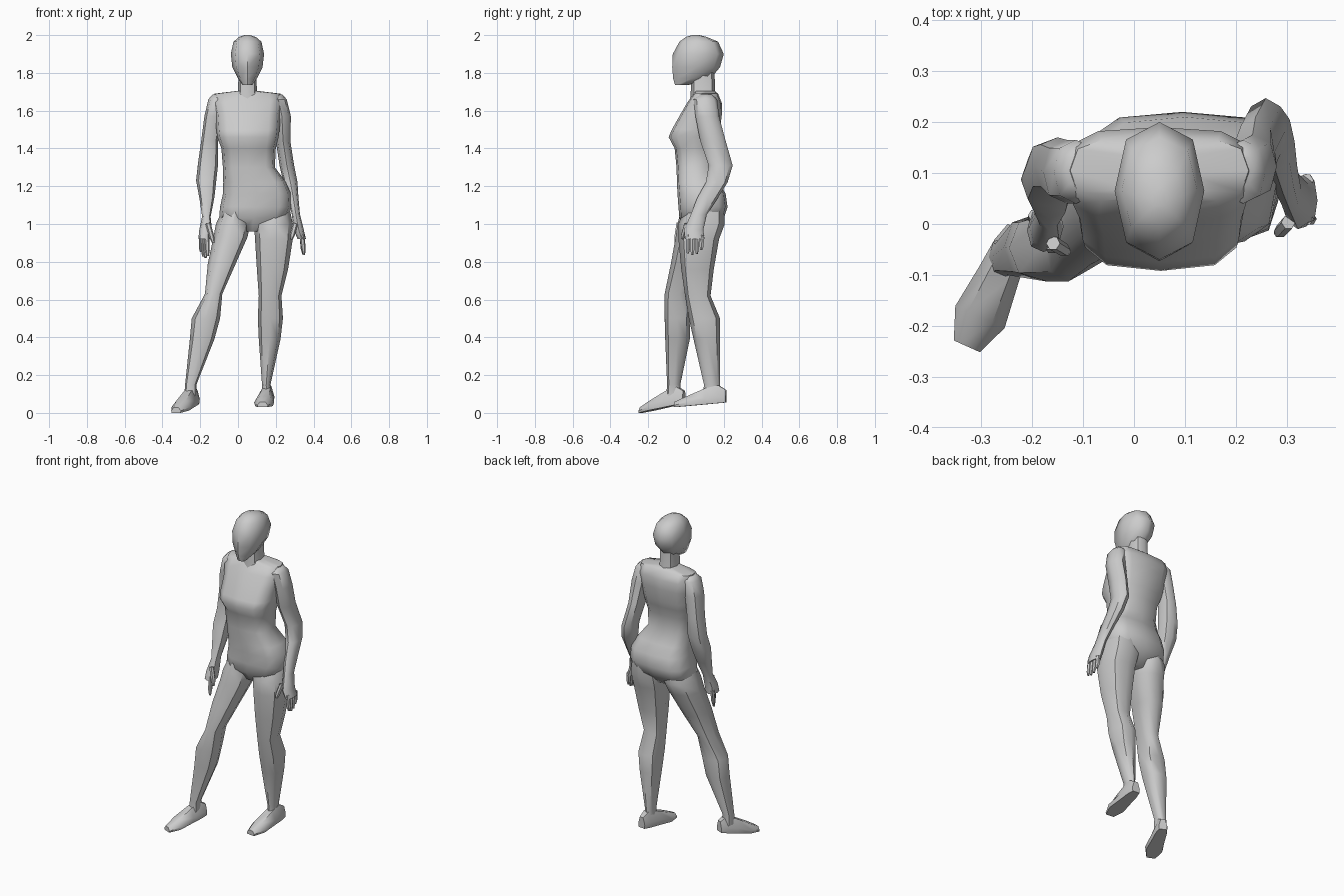
import bpy, bmesh, math
from mathutils import Vector


def loft(name, rings):
    """Skin a closed body through rings of points and cap both ends."""
    bm = bmesh.new()
    rows = [[bm.verts.new(p) for p in ring] for ring in rings]
    n = len(rows[0])
    for a, b in zip(rows, rows[1:]):
        for i in range(n):
            j = (i + 1) % n
            bm.faces.new((a[i], a[j], b[j], b[i]))
    bm.faces.new(rows[0])
    bm.faces.new(rows[-1])
    bmesh.ops.recalc_face_normals(bm, faces=bm.faces)
    mesh = bpy.data.meshes.new(name)
    bm.to_mesh(mesh)
    bm.free()
    ob = bpy.data.objects.new(name, mesh)
    bpy.context.collection.objects.link(ob)
    bpy.context.view_layer.objects.active = ob
    ob.select_set(True)
    bpy.ops.object.shade_smooth_by_angle(angle=math.radians(50))
    ob.select_set(False)
    return ob


def power(v, p):
    return math.copysign(abs(v) ** p, v)


def stack(name, sections, n=8, p=0.85):
    """Loft level sections, each given as x0, x1, y0, y1, z."""
    rings = []
    for x0, x1, y0, y1, z in sections:
        ring = []
        for i in range(n):
            a = math.tau * i / n
            c, s = (0 if abs(v) < 1e-6 else power(v, p) for v in (math.cos(a), math.sin(a)))
            ring.append(((x0 + x1) / 2 + c * (x1 - x0) / 2, (y0 + y1) / 2 + s * (y1 - y0) / 2, z))
        rings.append(ring)
    return loft(name, rings)


def foot(name, heel, toe, sole_heel, sole_toe):
    heel, toe = Vector(heel), Vector(toe)
    d = (toe - heel).normalized()
    side = Vector((-d.y, d.x))
    rings = []
    for t, w, h in ((0, .025, .07), (.15, .036, .1), (.4, .042, .09), (.75, .053, .055), (1, .028, .03)):
        c = heel.lerp(toe, t)
        z = sole_heel + (sole_toe - sole_heel) * t
        rings.append([(c.x + side.x * w * u, c.y + side.y * w * u, z + h * v)
                      for u, v in ((-.9, 0), (.9, 0), (1, .35), (.5, .95), (-.5, .95), (-1, .35))])
    return loft(name, rings)


def finger(name, root, tip, r):
    root, tip = Vector(root), Vector(tip)
    d = (tip - root).normalized()
    u = d.cross(Vector((0, 1, 0))).normalized()
    v = d.cross(u)
    rings = []
    for t, k in ((-.15, 1), (.7, .95), (1, .5)):
        c = root.lerp(tip, t)
        rings.append([c + (u * math.cos(a) + v * math.sin(a)) * r * k
                      for a in (math.tau * i / 6 for i in range(6))])
    return loft(name, rings)


def fingers(side, root_a, root_b, tip_a, tip_b):
    for i, length in enumerate((.9, 1, .95, .75)):
        t = i / 3
        root = Vector(root_a).lerp(Vector(root_b), t)
        tip = Vector(tip_a).lerp(Vector(tip_b), t)
        finger(f"{side}_finger_{i + 1}", root, root.lerp(tip, length), .013)


# Head and neck
stack("head", [
    (.025, .075, -.058, .01, 1.735), (.0, .10, -.068, .13, 1.77),
    (-.03, .13, -.073, .18, 1.83), (-.038, .138, -.07, .20, 1.90),
    (-.024, .124, -.035, .17, 1.965), (.005, .095, .0, .11, 1.99),
    (.035, .065, .03, .07, 2.0)])
stack("neck", [(-.015, .115, .02, .165, 1.64), (.0, .10, .025, .155, 1.70), (.003, .097, .03, .15, 1.82)])

# Torso from crotch to shoulders, hip pushed out to one side
stack("torso", [
    (.0, .15, .02, .13, .96), (-.10, .26, -.035, .20, 1.03),
    (-.095, .285, -.04, .22, 1.09), (-.08, .28, -.045, .21, 1.16),
    (-.078, .255, -.048, .175, 1.22), (-.08, .195, -.05, .145, 1.30),
    (-.088, .20, -.06, .15, 1.40), (-.11, .215, -.092, .17, 1.46),
    (-.115, .22, -.075, .18, 1.50), (-.12, .225, -.03, .19, 1.58),
    (-.135, .235, .005, .19, 1.64), (-.125, .225, .04, .17, 1.69),
    (.0, .10, .05, .15, 1.705)], n=12, p=.62)

# Arms, shoulder to palm
stack("left_arm", [
    (.17, .235, .07, .14, 1.685), (.17, .258, .04, .165, 1.66), (.185, .28, .05, .175, 1.57),
    (.20, .277, .075, .21, 1.44), (.22, .297, .12, .247, 1.31), (.24, .315, .105, .22, 1.22),
    (.265, .32, .06, .17, 1.14), (.285, .328, .025, .11, 1.05),
    (.295, .348, -.01, .092, .97), (.315, .36, -.005, .098, .92)])
stack("right_arm", [
    (-.135, -.07, .07, .14, 1.685), (-.157, -.07, .04, .165, 1.66), (-.178, -.085, .04, .165, 1.57),
    (-.195, -.105, .06, .17, 1.44), (-.212, -.105, .06, .165, 1.32), (-.222, -.115, .035, .14, 1.23),
    (-.205, -.125, .01, .10, 1.14), (-.19, -.145, -.012, .055, 1.04),
    (-.205, -.138, -.045, .035, .97), (-.21, -.145, -.055, .03, .92)])

# Fingers and thumbs
fingers("left", (.34, .01, .93), (.34, .085, .93), (.35, .01, .835), (.345, .08, .84))
finger("left_thumb", (.30, .0, .99), (.282, -.02, .92), .014)
fingers("right", (-.165, -.04, .93), (-.195, .015, .93), (-.16, -.05, .82), (-.195, .0, .825))
finger("right_thumb", (-.155, -.04, .99), (-.13, -.055, .90), .014)

# Legs, hip to ankle
stack("left_leg", [
    (.12, .27, .0, .20, 1.10), (.085, .29, -.04, .205, 1.0), (.09, .29, -.04, .175, .92),
    (.10, .265, -.025, .147, .76), (.11, .23, -.005, .13, .62), (.105, .238, .015, .18, .50),
    (.11, .225, .04, .18, .39), (.127, .172, .095, .18, .15), (.125, .175, .09, .18, .09)])
stack("right_leg", [
    (-.07, .05, -.02, .18, 1.10), (-.117, .065, -.045, .195, 1.0), (-.13, .05, -.055, .165, .93),
    (-.16, -.012, -.08, .11, .79), (-.175, -.083, -.113, .04, .63), (-.245, -.095, -.113, .02, .50),
    (-.255, -.125, -.11, .02, .39), (-.28, -.22, -.10, -.03, .15), (-.285, -.22, -.105, -.025, .09)])

# Feet
foot("left_foot", (.162, .212), (.13, -.06), .055, .03)
foot("right_foot", (-.225, -.01), (-.328, -.24), .05, 0)
